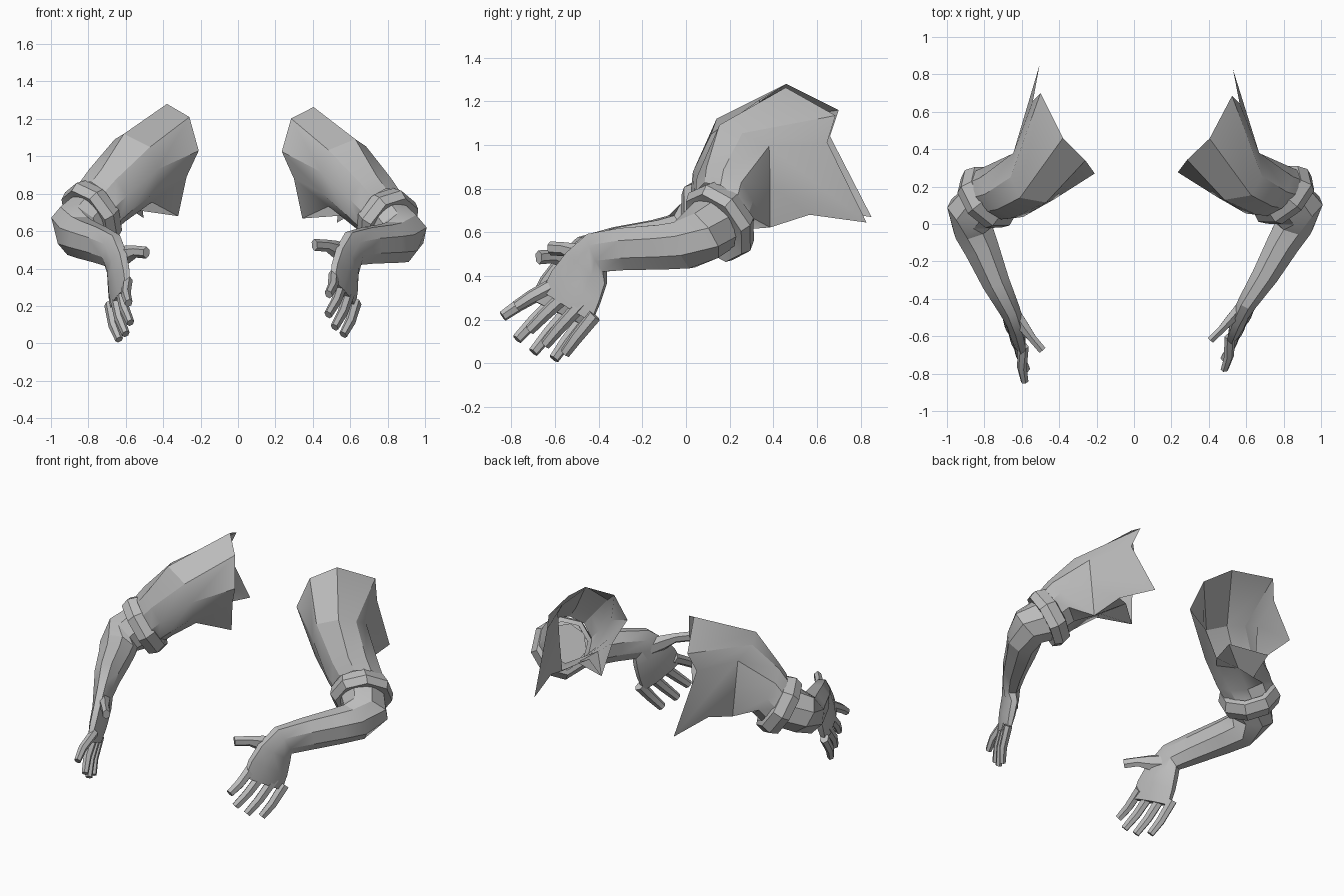
import bpy, bmesh, math
from mathutils import Vector

cube = bpy.data.objects.get("Cube")
if cube:
    bpy.data.objects.remove(cube)

grey = bpy.data.materials.new("plain_grey")
grey.use_nodes = True
colour = (0.5, 0.5, 0.5, 1)
grey.diffuse_color = colour
grey.node_tree.nodes["Principled BSDF"].inputs["Base Color"].default_value = colour

Z = Vector((0, 0, 1))


# Both arms share one set of points; the left arm is posed slightly differently
def right_pose(p):
    return Vector((-p.x, p.y, p.z))


def left_pose(p):
    reach = min(p.y, .2)
    return Vector((p.x + .12 * reach, .95 * p.y + .02,
                   p.z - .07 * p.x - .075 * reach + .025))


ARMS = (("right", right_pose), ("left", left_pose))


def loft(name, rings, caps=(True, True)):
    """Skin a row of point rings, once for each arm."""
    for side, pose in ARMS:
        bm = bmesh.new()
        rows = [[bm.verts.new(pose(p)) for p in ring] for ring in rings]
        n = len(rows[0])
        for a, b in zip(rows, rows[1:]):
            for i in range(n):
                j = (i + 1) % n
                bm.faces.new((a[i], a[j], b[j], b[i]))
        for row, cap in zip((rows[0], rows[-1]), caps):
            if cap:
                bm.faces.new(row)
        bmesh.ops.recalc_face_normals(bm, faces=bm.faces)
        mesh = bpy.data.meshes.new(f"{side}_{name}")
        bm.to_mesh(mesh)
        bm.free()
        mesh.materials.append(grey)
        obj = bpy.data.objects.new(f"{side}_{name}", mesh)
        bpy.context.collection.objects.link(obj)
        bpy.ops.object.select_all(action="DESELECT")
        obj.select_set(True)
        bpy.context.view_layer.objects.active = obj
        bpy.ops.object.shade_smooth_by_angle(angle=math.radians(28))


def ellipse(centre, across, up, sides, turn=0.0):
    angles = [math.tau * (i + turn) / sides for i in range(sides)]
    return [centre + across * math.cos(a) + up * math.sin(a) for a in angles]


def tube(name, sections, sides):
    """Loft ellipses along a path; section = centre, half width, half height, up."""
    centres = [Vector(s[0]) for s in sections]
    last = len(centres) - 1
    rings = []
    for i, (_, width, height, up) in enumerate(sections):
        along = (centres[min(i + 1, last)] - centres[max(i - 1, 0)]).normalized()
        across = along.cross(Vector(up)).normalized()
        rings.append(ellipse(centres[i], across * width,
                             across.cross(along) * height, sides, 0.5))
    loft(name, rings)


# Sleeve frame: axis runs from elbow to shoulder, front points forward and inward
axis = Vector((-.67, .54, .5)).normalized()
front = axis.cross(Z).normalized()
if front.y > 0:
    front = -front
top = axis.cross(front).normalized()
if top.z < 0:
    top = -top

# Sleeve: regular near the cuff, irregular bicep, ragged open shoulder edge
lower_sleeve = [ellipse(Vector(c), front * w, top * h, 10) for c, w, h in (
    ((.755, .155, .73), .16, .16),
    ((.70, .17, .79), .17, .17))]
bicep = [Vector(p) for p in (
    (.43, .13, .93), (.47, .115, 1.05), (.61, .14, 1.12), (.66, .25, 1.09),
    (.645, .38, 1.03), (.63, .385, .85), (.61, .385, .655), (.53, .34, .71),
    (.46, .22, .755), (.43, .15, .82))]
shoulder_edge = [Vector(p) for p in (
    (.21, .27, 1.03), (.26, .34, 1.21), (.38, .46, 1.28), (.50, .70, 1.16),
    (.54, .66, 1.04), (.505, .85, .67), (.565, .575, .71), (.39, .42, .79),
    (.32, .39, .68), (.275, .335, .89))]
loft("sleeve", lower_sleeve + [bicep, shoulder_edge], (False, False))

# Flared cuff
cuff_centre = Vector((.785, .14, .685))
loft("cuff", [ellipse(cuff_centre + axis * t, front * (r - .01), top * r, 8)
              for t, r in ((-.04, .13), (-.05, .18), (.0, .2),
                           (.06, .18), (.07, .15))], (False, False))

# Forearm flowing through the wrist into the palm
palm_up = (-.3, -.8, .55)
tube("forearm_and_palm", (
    ((.78, .13, .69), .14, .14, Z),
    ((.875, .055, .63), .135, .128, Z),
    ((.86, -.03, .575), .112, .118, Z),
    ((.815, -.13, .555), .1, .11, Z),
    ((.74, -.31, .528), .08, .104, Z),
    ((.67, -.45, .495), .06, .1, Z),
    ((.645, -.50, .42), .05, .125, (-.2, -.6, .8)),
    ((.637, -.55, .33), .045, .145, palm_up),
    ((.632, -.595, .235), .03, .15, palm_up)), 8)

# Four fingers fanned along the knuckle line
knuckle_start, knuckle_end = Vector((.59, -.695, .305)), Vector((.675, -.495, .165))
tips = (("index", (.585, -.84, .215)), ("middle", (.575, -.775, .11)),
        ("ring", (.60, -.70, .05)), ("little", (.635, -.605, .02)))
for i, (finger, tip) in enumerate(tips):
    root, tip = knuckle_start.lerp(knuckle_end, i / 3), Vector(tip)
    bend = root.lerp(tip, .5) + Vector((.012, 0, .005))
    tube(finger + "_finger", (
        (root.lerp(tip, -.3), .028, .034, palm_up),
        (bend, .026, .03, palm_up),
        (tip, .021, .025, palm_up)), 6)

# Thumb reaching inward from the wrist
tube("thumb", (
    ((.635, -.48, .46), .035, .055, Z),
    ((.59, -.55, .475), .034, .05, Z),
    ((.545, -.61, .49), .025, .032, Z),
    ((.49, -.675, .485), .024, .032, Z)), 6)
